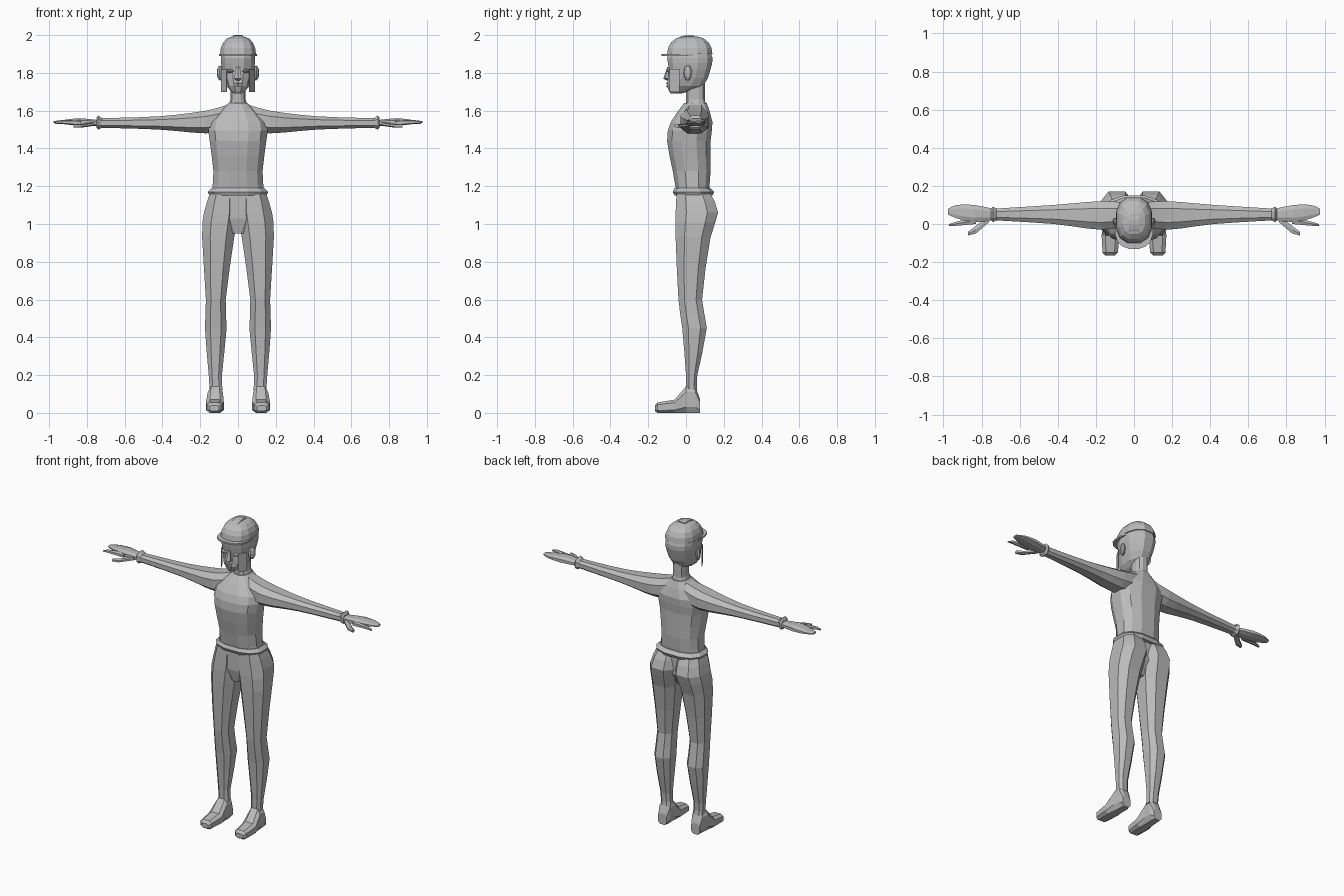
import bpy
import bmesh
import math
from mathutils import Matrix, Vector

if "Cube" in bpy.data.objects:
    bpy.data.objects.remove(bpy.data.objects["Cube"])

grey = bpy.data.materials.new("plain grey")
grey.use_nodes = True
shade = (.5, .5, .5, 1)
grey.diffuse_color = shade
grey.node_tree.nodes["Principled BSDF"].inputs["Base Color"].default_value = shade


def finish(name, bm, pair):
    """Turn a bmesh into an object, mirrored across the body when it is one of a pair."""
    bmesh.ops.recalc_face_normals(bm, faces=bm.faces)
    mesh = bpy.data.meshes.new(name)
    bm.to_mesh(mesh)
    bm.free()
    mesh.materials.append(grey)
    obj = bpy.data.objects.new(name, mesh)
    bpy.context.collection.objects.link(obj)
    if pair:
        mirror = obj.modifiers.new("both sides", "MIRROR")
        mirror.use_mirror_merge = False


def smooth(rows, steps):
    """Add rings between the given ones along a smooth curve."""
    rows = [Vector(row) for row in rows]
    result = []
    for i in range(len(rows) - 1):
        before, start, end = rows[max(i - 1, 0)], rows[i], rows[i + 1]
        after = rows[min(i + 2, len(rows) - 1)]
        leave, arrive = (end - before) / 2, (after - start) / 2
        for step in range(steps):
            t = step / steps
            blend = t * t * (3 - 2 * t)
            result.append(start.lerp(end, blend)
                          + leave * t * (1 - t) ** 2 - arrive * t * t * (1 - t))
    return result + [rows[-1]]


def loft(name, axis, rows, sides=8, steps=1, power=.8, pair=False):
    """Skin rings of (position, low a, high a, low b, high b) along an axis."""
    outline = []
    for i in range(sides):
        angle = math.tau * (i + .5) / sides
        outline.append([math.copysign(abs(wave(angle)) ** power, wave(angle))
                        for wave in (math.cos, math.sin)])
    widest, tallest = (max(column) for column in zip(*outline))
    bm = bmesh.new()
    loops = []
    for pos, left, right, low, high in smooth(rows, steps):
        loop = []
        for u, v in outline:
            a = (left + right + u / widest * (right - left)) / 2
            b = (low + high + v / tallest * (high - low)) / 2
            place = {"x": (pos, a, b), "y": (a, pos, b), "z": (a, b, pos)}
            loop.append(bm.verts.new(place[axis]))
        loops.append(loop)
    for lower, upper in zip(loops, loops[1:]):
        for i in range(sides):
            j = (i + 1) % sides
            bm.faces.new((lower[i], lower[j], upper[j], upper[i]))
    bm.faces.new(loops[0])
    bm.faces.new(loops[-1])
    finish(name, bm, pair)


def upright(name, rows, sides=12, steps=1):
    """Symmetric upright loft from rows of (height, half width, front, back)."""
    loft(name, "z", [(z, -w, w, front, back) for z, w, front, back in rows], sides, steps)


def solid(name, shape, centre, size, turn=0, pair=False):
    """Ellipsoid or box of a given size, turned about the vertical in degrees."""
    bm = bmesh.new()
    matrix = (Matrix.Translation(centre) @ Matrix.Rotation(math.radians(turn), 4, "Z")
              @ Matrix.Diagonal((*size, 1)))
    if shape == "ball":
        bmesh.ops.create_uvsphere(bm, u_segments=8, v_segments=6, radius=.5, matrix=matrix)
    else:
        bmesh.ops.create_cube(bm, size=1, matrix=matrix)
    finish(name, bm, pair)


# Torso, neck and hips
upright("torso", [(1.16, .14, -.05, .12), (1.28, .13, -.07, .13), (1.44, .15, -.1, .13),
                  (1.54, .15, -.08, .14), (1.64, .05, -.01, .11)], steps=2)
upright("neck", [(1.6, .06, 0, .11), (1.66, .04, 0, .1), (1.76, .04, 0, .1)])
upright("pelvis", [(.95, .04, -.03, .07), (1.03, .13, -.05, .12), (1.17, .14, -.05, .12)])
upright("waistband", [(1.15, .15, -.06, .14), (1.17, .16, -.07, .15), (1.19, .14, -.06, .13)])

# Head and face
upright("head", [(1.69, .02, -.08, -.03), (1.73, .06, -.1, .09), (1.82, .085, -.09, .13),
                 (1.88, .09, -.1, .14), (1.94, .08, -.08, .12)], steps=2)
upright("nose", [(1.76, .01, -.1, -.08), (1.77, .02, -.12, -.08), (1.83, .01, -.1, -.08)], 6)
for name, height in (("upper_lip", 1.745), ("lower_lip", 1.73)):
    solid(name, "ball", (0, -.09, height), (.06, .03, .014))
solid("eyelid", "ball", (.04, -.08, 1.81), (.05, .04, .02), 15, pair=True)
solid("ear", "ball", (.095, .01, 1.8), (.03, .05, .08), -25, pair=True)
solid("cheek_plate", "box", (.075, -.06, 1.76), (.06, .003, .12), 60, pair=True)

# Cap: domed crown, brim and raised centre strip
crown = []
for step in range(5):
    angle = step * .35
    spread = math.cos(angle) ** .7
    crown.append((1.9 + .095 * math.sin(angle), .095 * spread,
                  .02 - .12 * spread, .02 + .12 * spread))
upright("cap_crown", crown)
upright("cap_brim", [(1.89, .1, -.13, .08), (1.9, .1, -.13, .08)], 16)
strip = []
for step in range(6):
    y = -.08 + step * .025
    top = 1.9 + .1 * math.sqrt(1 - ((y - .02) / .12) ** 2)
    strip.append((y, -.025, .025, top - .03, top))
loft("cap_strip", "y", strip, sides=4, power=1)

# Arms and cuffs
loft("arm", "x", [(.03, 0, .11, 1.5, 1.64), (.17, -.03, .12, 1.48, 1.6),
                  (.42, 0, .1, 1.5, 1.57), (.74, .02, .08, 1.51, 1.56)], steps=3, pair=True)
loft("cuff", "x", [(.72, .02, .08, 1.51, 1.56), (.74, .01, .09, 1.5, 1.575),
                   (.75, .02, .08, 1.51, 1.56)], pair=True)

# Hands: palm with grouped fingers, index finger and thumb
loft("palm", "x", [(.74, .02, .08, 1.52, 1.55), (.84, .01, .1, 1.52, 1.56),
                   (.93, .03, .1, 1.53, 1.55), (.976, .05, .08, 1.535, 1.545)],
     steps=2, pair=True)
loft("index_finger", "x", [(.83, 0, .04, 1.52, 1.55), (.94, -.01, .01, 1.53, 1.55),
                           (.97, -.01, 0, 1.53, 1.54)], 6, pair=True)
loft("thumb", "x", [(.76, .01, .05, 1.52, 1.54), (.83, -.05, -.01, 1.51, 1.53),
                    (.87, -.06, -.04, 1.51, 1.53)], 6, pair=True)

# Legs, widened behind into the seat
loft("leg", "z", [(.12, .08, .15, 0, .06), (.2, .085, .155, 0, .06),
                  (.45, .06, .175, -.02, .11), (.6, .065, .17, -.04, .085),
                  (.93, .02, .19, -.055, .13), (1.06, 0, .18, -.055, .17),
                  (1.16, .01, .15, -.05, .13)], steps=2, pair=True)

# Feet
loft("foot", "y", [(-.165, .1, .15, .01, .04), (-.15, .085, .165, 0, .055),
                   (-.06, .075, .17, 0, .07), (0, .08, .16, 0, .14),
                   (.05, .08, .155, 0, .14), (.075, .09, .15, 0, .07)],
     power=.65, pair=True)
